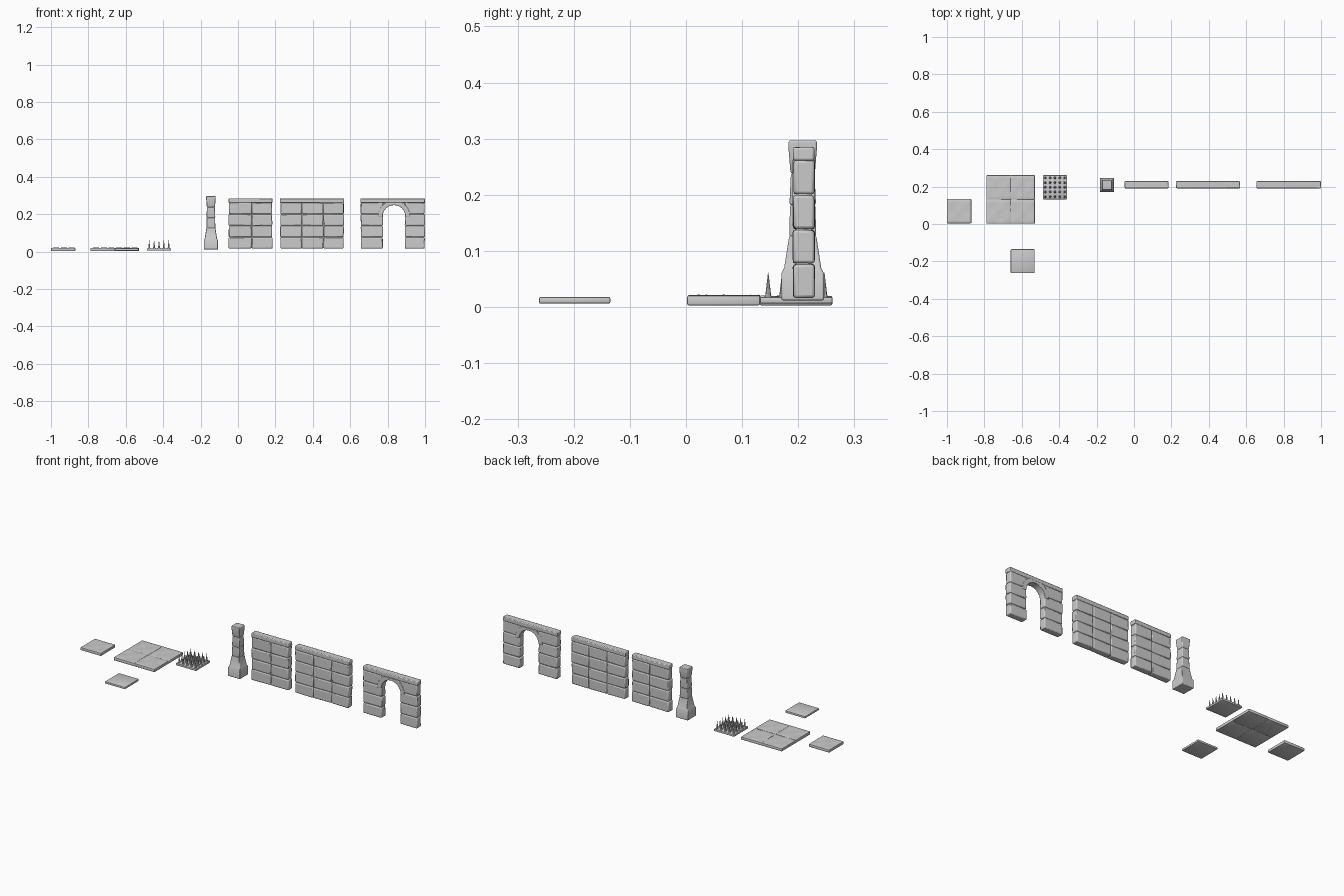
import bpy, bmesh, math, random
from mathutils import Matrix, Vector

if "Cube" in bpy.data.objects:
    bpy.data.objects.remove(bpy.data.objects["Cube"])

random.seed(4)


def finish(name, bm, bevel=0.0, segs=2):
    bmesh.ops.recalc_face_normals(bm, faces=bm.faces[:])
    me = bpy.data.meshes.new(name)
    bm.to_mesh(me)
    bm.free()
    ob = bpy.data.objects.new(name, me)
    bpy.context.collection.objects.link(ob)
    if bevel:
        m = ob.modifiers.new("worn_edges", 'BEVEL')
        m.width, m.segments, m.limit_method = bevel, segs, 'ANGLE'
        m.angle_limit = math.radians(40)
    bpy.ops.object.select_all(action='DESELECT')
    ob.select_set(True)
    bpy.context.view_layer.objects.active = ob
    bpy.ops.object.shade_smooth_by_angle(angle=math.radians(35))
    return ob


def add_box(bm, x0, x1, y0, y1, z0, z1, jitter=0.0):
    mat = Matrix.Translation(((x0 + x1) / 2, (y0 + y1) / 2, (z0 + z1) / 2)) \
        @ Matrix.Diagonal((x1 - x0, y1 - y0, z1 - z0, 1))
    new = bmesh.ops.create_cube(bm, size=1, matrix=mat)['verts']
    for v in new:
        v.co += Vector([random.uniform(-jitter, jitter) for _ in range(3)])


def loft_square(bm, cx, cy, rings):
    """Stack of square rings given as (half width, z)."""
    loops = [[bm.verts.new((cx + sx * h, cy + sy * h, z))
              for sx, sy in ((-1, -1), (1, -1), (1, 1), (-1, 1))] for h, z in rings]
    for a, b in zip(loops, loops[1:]):
        for i in range(4):
            bm.faces.new((a[i], a[(i + 1) % 4], b[(i + 1) % 4], b[i]))
    bm.faces.new(loops[0][::-1])
    bm.faces.new(loops[-1])


# Walls: rows of rounded stones around a recessed core, with a coping on top
Y0, Y1 = 0.191, 0.229
ROWS = [(0.017, 0.076), (0.078, 0.137), (0.139, 0.199), (0.201, 0.262)]


def stones(name, columns):
    bm = bmesh.new()
    last = len(columns) - 2
    for z0, z1 in ROWS:
        for i, (a, b) in enumerate(zip(columns, columns[1:])):
            l = random.uniform(0, 0.003) if i == 0 else 0.001
            r = random.uniform(0, 0.003) if i == last else 0.001
            add_box(bm, a + l, b - r, Y0, Y1, z0, z1, 0.0012)
    finish(name + "_stones", bm, 0.005)
    bm = bmesh.new()
    add_box(bm, columns[0] + 0.006, columns[-1] - 0.006, Y0 + 0.005, Y1 - 0.005, 0.019, 0.265)
    finish(name + "_core", bm)


def coping(name, x0, x1):
    bm = bmesh.new()
    add_box(bm, x0, x1, Y0, Y1, 0.261, 0.285, 0.0006)
    finish(name + "_coping", bm, 0.004)


stones("short_wall", [-0.05, 0.073, 0.185])
coping("short_wall", -0.05, 0.185)
stones("long_wall", [0.225, 0.341, 0.457, 0.567])
coping("long_wall", 0.225, 0.567)

# Arched doorway: two piers, coping and curved head
stones("arch_left_pier", [0.655, 0.776])
stones("arch_right_pier", [0.892, 1.0])
coping("arch", 0.655, 1.0)
cx, cz, r = 0.834, 0.188, 0.061
N = 12
bm = bmesh.new()
low, high = [], []
for i in range(N + 1):
    t = math.pi * (1 - i / N)
    x = cx + r * math.cos(t)
    low.append((x, cz + r * math.sin(t)))
    high.append((cx + 1.42 * r * math.cos(t), max(cz, min(0.263, cz + 1.42 * r * math.sin(t)))))
f = [[bm.verts.new((x, y, z)) for x, z in pts]
     for y in (Y0 - 0.001, Y1 + 0.001) for pts in (low, high)]
for i in range(N):
    j = i + 1
    bm.faces.new((f[0][i], f[0][j], f[1][j], f[1][i]))
    bm.faces.new((f[2][i], f[3][i], f[3][j], f[2][j]))
    bm.faces.new((f[0][i], f[2][i], f[2][j], f[0][j]))
    bm.faces.new((f[1][i], f[1][j], f[3][j], f[3][i]))
for i in (0, N):
    bm.faces.new((f[0][i], f[1][i], f[3][i], f[2][i]))
finish("arch_ring", bm, 0.002)
# Small fillers behind the ring up to the coping
bm = bmesh.new()
for a, b in ((0.765, 0.800), (0.868, 0.903)):
    add_box(bm, a, b, Y0 + 0.003, Y1 - 0.003, 0.247, 0.264)
finish("arch_spandrels", bm)

# Pillar: flared foot, two shaft blocks, capital
PX, PY = -0.145, 0.208
for name, rings in (
        ("pillar_foot", [(0.038, 0.012), (0.038, 0.060), (0.033, 0.070), (0.026, 0.115), (0.024, 0.127)]),
        ("pillar_lower_block", [(0.023, 0.125), (0.024, 0.130), (0.0225, 0.182)]),
        ("pillar_upper_block", [(0.022, 0.181), (0.0235, 0.186), (0.021, 0.238)]),
        ("pillar_capital", [(0.020, 0.237), (0.022, 0.242), (0.0255, 0.285), (0.025, 0.297)])):
    bm = bmesh.new()
    loft_square(bm, PX, PY, rings)
    finish(name, bm, 0.003)


# Floor tiles: flat slab, or hewn slab with a gently uneven top
def tile(name, x0, y0, z0, z1, w=0.130, rough=0.0):
    bm = bmesh.new()
    add_box(bm, x0, x0 + w, y0, y0 + w, z0, z1)
    bmesh.ops.bevel(bm, geom=bm.edges[:], offset=0.003, segments=2, affect='EDGES', profile=0.5)
    if rough:
        top = max(bm.faces, key=lambda p: p.calc_center_median().z)
        edges = list(top.edges)
        bmesh.ops.subdivide_edges(bm, edges=edges, cuts=7, use_grid_fill=True)
        px, py = random.uniform(0, 6), random.uniform(0, 6)
        for v in bm.verts:
            if v.co.z > z1 - 0.0005:
                v.co.z += rough * math.sin(v.co.x * 75 + px) * math.sin(v.co.y * 65 + py)
    finish(name, bm)


tile("single_rough_tile", -1.0, 0.004, 0.004, 0.0205, rough=0.0015)
for i in range(2):
    for j in range(2):
        tile(f"paving_tile_{i}{j}", -0.789 + 0.129 * i, 0.002 + 0.129 * j,
             0.003, 0.0205 - 0.001 * j, rough=0.0015)
tile("plain_tile", -0.659, -0.262, 0.006, 0.018, w=0.127)

# Spike trap: plate with a grid of spikes in collars
tile("spike_plate", -0.487, 0.132, 0.006, 0.018, w=0.129)
bm = bmesh.new()
for i in range(5):
    for j in range(5):
        c = (-0.4745 + 0.026 * i, 0.1465 + 0.025 * j)
        for r1, r2, z0, z1 in ((0.008, 0.006, 0.016, 0.0205), (0.0055, 0.0003, 0.018, 0.062)):
            bmesh.ops.create_cone(bm, cap_ends=True, segments=8, radius1=r1, radius2=r2, depth=z1 - z0,
                                  matrix=Matrix.Translation((*c, (z0 + z1) / 2)))
finish("spikes", bm)
